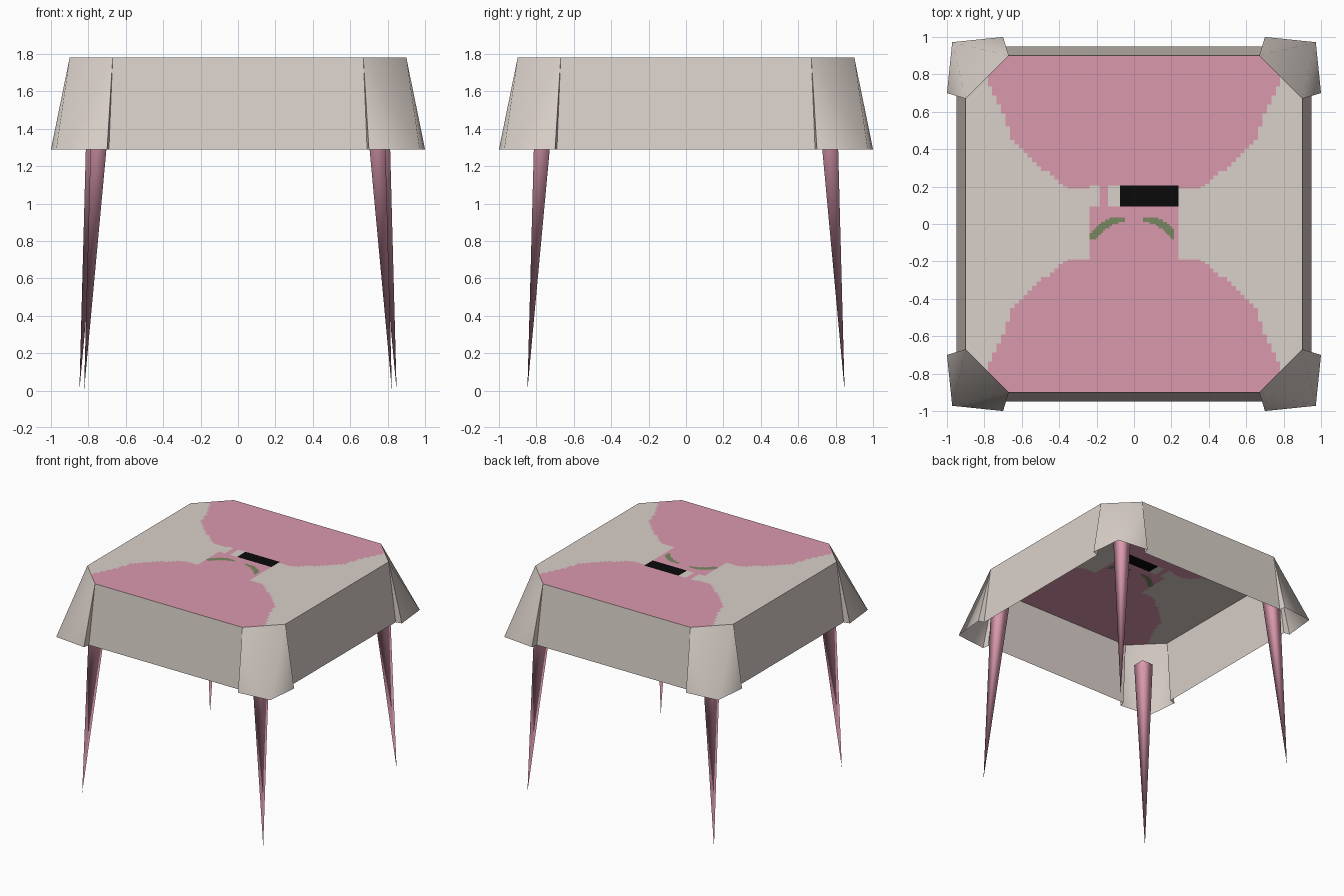
import bpy, bmesh, math
from mathutils import Matrix, Vector

cube = bpy.data.objects.get("Cube")
if cube:
    bpy.data.objects.remove(cube, do_unlink=True)


def material(name, rgb):
    m = bpy.data.materials.new(name)
    m.use_nodes = True
    m.diffuse_color = (*rgb, 1)
    m.node_tree.nodes["Principled BSDF"].inputs["Base Color"].default_value = (*rgb, 1)
    return m


BEIGE = material("beige cloth", (0.70, 0.63, 0.585))
PINK = material("pink", (0.70, 0.32, 0.42))
GREEN = material("leaf green", (0.19, 0.25, 0.12))
BLACK = material("black", (0.003, 0.003, 0.003))


def finish(bm, name, mats, smooth_angle=None):
    mesh = bpy.data.meshes.new(name)
    bm.to_mesh(mesh)
    bm.free()
    for m in mats:
        mesh.materials.append(m)
    if smooth_angle:
        mesh.shade_smooth()
        mesh.set_sharp_from_angle(angle=math.radians(smooth_angle))
    ob = bpy.data.objects.new(name, mesh)
    bpy.context.collection.objects.link(ob)
    return ob


TOP, HEM = 1.78, 1.29       # heights of the table top and the cloth hem
A, B = 0.90, 0.67           # half width and chamfer start of the top

# Half width of the pink fields at increasing distance from the middle
OUTLINE = [(0.19, 0.35), (0.24, 0.42), (0.34, 0.54), (0.41, 0.61), (0.45, 0.65),
           (0.58, 0.69), (0.65, 0.735), (0.72, 0.755), (0.75, 0.78), (0.91, 0.78)]


def pink_width(d):
    for (d0, w0), (d1, w1) in zip(OUTLINE, OUTLINE[1:]):
        if d0 <= d <= d1:
            return w0 + (w1 - w0) * (d - d0) / (d1 - d0)
    return 0.237


def pattern(x, y):
    """Colour slot of the painted top: 0 beige, 1 pink, 2 green, 3 black."""
    ax = abs(x)
    if 0.095 < y < 0.205 and ax < 0.237:
        if x > -0.075:
            return 3
        return 1 if -0.185 < x < -0.14 else 0
    arc = 0.025 - 3.6 * max(ax - 0.06, 0) ** 2
    if 0.045 < ax < (0.235 if x < 0 else 0.213) and y > -0.08:
        if abs(y - arc) < 0.012 + 0.12 * (ax - 0.04):
            return 2
    return 1 if ax < pink_width(abs(y)) else 0


# Table top: chamfered square cut into small tiles and coloured by rule
bm = bmesh.new()
ring = [(B, A), (-B, A), (-A, B), (-A, -B), (-B, -A), (B, -A), (A, -B), (A, B)]
bm.faces.new([bm.verts.new((x, y, TOP)) for x, y in ring])
steps = 76
lines = [-A + 2 * A * i / steps for i in range(1, steps)]
for axis, extra in ((Vector((1, 0, 0)), [-0.185, -0.14, -0.075]),
                    (Vector((0, 1, 0)), [0.205])):
    # finer cuts across the leaves
    fine = [-0.237 + 0.0237 * (i + 0.5) for i in range(20)]
    for c in lines + extra + fine:
        bmesh.ops.bisect_plane(bm, geom=bm.verts[:] + bm.edges[:] + bm.faces[:],
                               dist=1e-5, plane_co=axis * c, plane_no=axis)
for f in bm.faces:
    c = f.calc_center_median()
    f.material_index = pattern(c.x, c.y)
finish(bm, "table_top", [BEIGE, PINK, GREEN, BLACK])

# Cloth skirt: one side panel and one flared corner, repeated around
bm = bmesh.new()
for k in range(4):
    turn = Matrix.Rotation(math.pi / 2 * k, 3, 'Z')

    def vert(x, y, z):
        return bm.verts.new(turn @ Vector((x, y, z)))

    top_l, top_r, top_s = vert(-B, A, TOP), vert(B, A, TOP), vert(A, B, TOP)
    hem_l, hem_r = vert(-0.69, 0.95, HEM), vert(0.69, 0.95, HEM)
    flare_a, tip, flare_b = vert(0.70, 1.0, HEM), vert(0.972, 0.972, HEM), vert(1.0, 0.70, HEM)
    next_hem = vert(0.95, 0.69, HEM)
    for loop in ((top_l, top_r, hem_r, hem_l),
                 (top_r, flare_a, hem_r),
                 (top_r, tip, flare_a),
                 (top_r, top_s, tip),
                 (top_s, flare_b, tip),
                 (top_s, next_hem, flare_b)):
        bm.faces.new(loop)
bmesh.ops.remove_doubles(bm, verts=bm.verts[:], dist=1e-4)
bmesh.ops.recalc_face_normals(bm, faces=bm.faces[:])
finish(bm, "cloth_skirt", [BEIGE], 60)

# Legs: square spikes leaning outward, front pair set slightly closer
LEG_TOP, HALF = 1.56, 0.0515
for side, sx in (("left", 1), ("right", -1)):
    for end, sy, inset in (("front", -1, 0.025), ("back", 1, 0.0)):
        bm = bmesh.new()
        cx, cy = sx * (0.755 - inset), sy * 0.755
        rim = [bm.verts.new((cx + i * HALF, cy + j * HALF, LEG_TOP))
               for i, j in ((-1, -1), (1, -1), (1, 1), (-1, 1))]
        point = bm.verts.new((sx * (0.848 - inset), sy * 0.848, 0))
        for i in range(4):
            bm.faces.new((rim[(i + 1) % 4], rim[i], point))
        finish(bm, f"{end}_{side}_leg", [PINK], 120)
